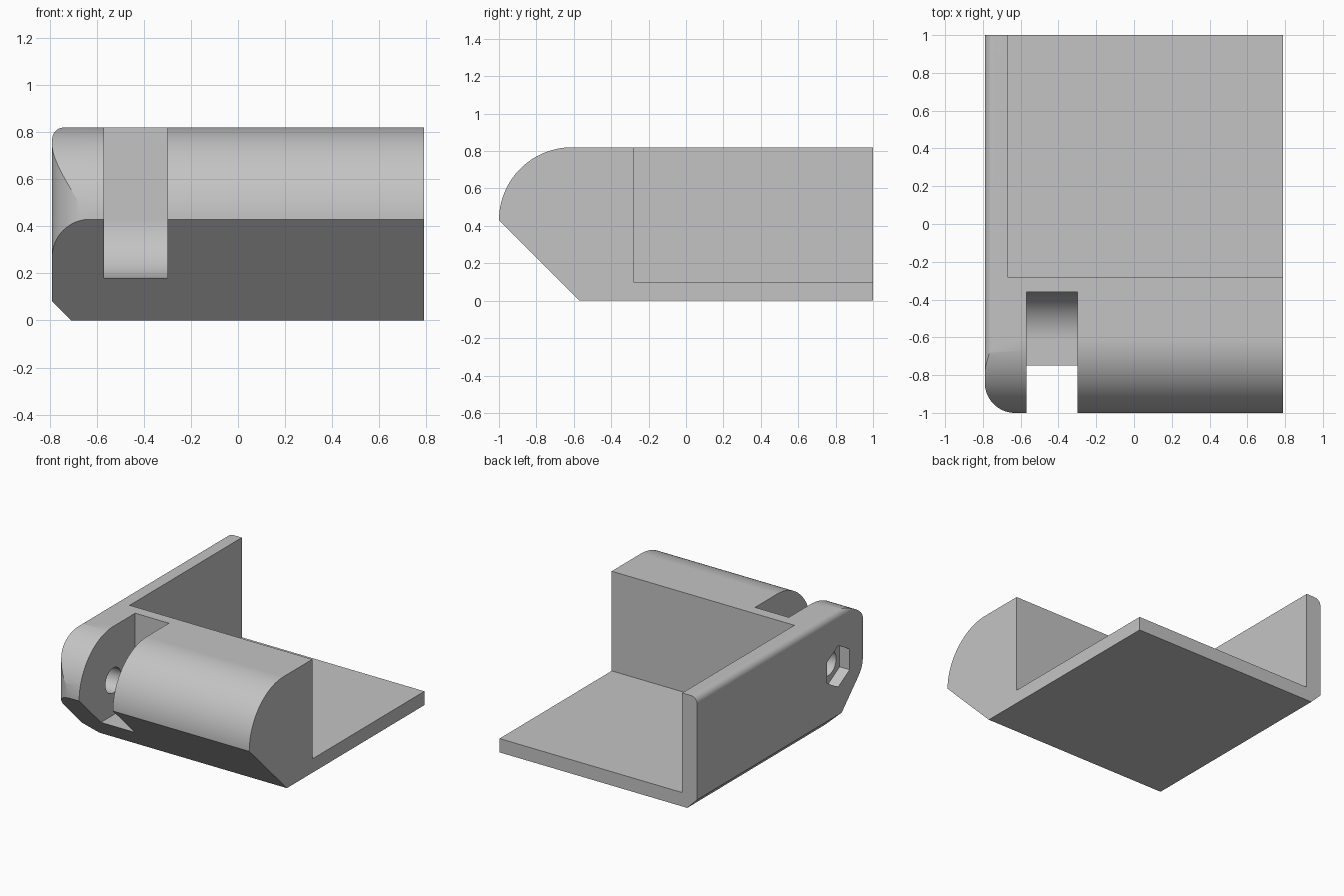
import bpy, bmesh
from math import sin, cos, radians
from mathutils import Vector

if "Cube" in bpy.data.objects:
    bpy.data.objects.remove(bpy.data.objects["Cube"], do_unlink=True)

grey = bpy.data.materials.new("light grey")
grey.use_nodes = True
grey.diffuse_color = (0.55, 0.55, 0.55, 1)
grey.node_tree.nodes["Principled BSDF"].inputs["Base Color"].default_value = grey.diffuse_color

LEFT, RIGHT, TOP = -0.79, 0.79, 0.82
PIVOT_Y, PIVOT_Z = -0.61, 0.43


def arc(cu, cv, r, start, end, steps):
    """Points on an arc, angles in degrees."""
    angles = [radians(start + (end - start) * i / steps) for i in range(steps + 1)]
    return [(cu + r * cos(a), cv + r * sin(a)) for a in angles]


def prism(name, outline, axis, low, high):
    """Extrude a 2D outline along an axis; the outline uses the other two axes in order."""
    def place(u, v, w):
        return {"x": (w, u, v), "y": (u, w, v), "z": (u, v, w)}[axis]
    bm = bmesh.new()
    face = bm.faces.new([bm.verts.new(place(u, v, low)) for u, v in outline])
    moved = bmesh.ops.extrude_face_region(bm, geom=[face])["geom"]
    verts = [g for g in moved if isinstance(g, bmesh.types.BMVert)]
    bmesh.ops.translate(bm, verts=verts, vec=Vector(place(0, 0, high - low)))
    bmesh.ops.recalc_face_normals(bm, faces=bm.faces)
    mesh = bpy.data.meshes.new(name)
    bm.to_mesh(mesh)
    bm.free()
    mesh.materials.append(grey)
    obj = bpy.data.objects.new(name, mesh)
    bpy.context.collection.objects.link(obj)
    return obj


def apply_modifier(obj, mod):
    bpy.ops.object.select_all(action="DESELECT")
    obj.select_set(True)
    bpy.context.view_layer.objects.active = obj
    bpy.ops.object.modifier_apply(modifier=mod.name)


def combine(obj, tool, operation):
    mod = obj.modifiers.new(operation.lower(), "BOOLEAN")
    mod.operation, mod.solver, mod.object = operation, "EXACT", tool
    apply_modifier(obj, mod)
    bpy.data.objects.remove(tool, do_unlink=True)


# Body: side profile with rounded nose and sloped underside
side = [(-0.57, 0), (1, 0), (1, TOP)] + arc(PIVOT_Y, PIVOT_Z, 0.39, 90, 180, 32)
body = prism("hinge_bracket", side, "x", -0.9, RIGHT)

# Outer wall: rounded top edge and chamfered bottom edge
section = [(1, -0.1), (-0.61, -0.1), (LEFT, 0.08)] + arc(LEFT + 0.05, TOP - 0.05, 0.05, 180, 90, 10) + [(1, TOP)]
section = section[:-1] + [(-0.5, TOP), (-0.5, 0.9), (1, 0.9)]
combine(body, prism("edge_shape", section, "y", -1.2, 1.2), "INTERSECT")

# Rounded front corner seen in plan
plan = arc(LEFT + 0.16, -0.84, 0.16, 180, 270, 20) + [(-0.5, -1), (-0.5, -1.1), (1, -1.1), (1, 1.1), (LEFT, 1.1)]
combine(body, prism("corner_shape", plan, "z", -0.2, 1.2), "INTERSECT")

# Pocket open to the back and one side
pocket = [(-0.28, 0.1), (1.2, 0.1), (1.2, 1), (-0.28, 1)]
combine(body, prism("pocket", pocket, "x", -0.67, 1), "DIFFERENCE")

# Knuckle slot with a rounded inner corner
slot = [(-1.2, 0.18)] + arc(PIVOT_Y, PIVOT_Z, 0.25, -90, 0, 24) + [(-0.36, 1), (-1.2, 1)]
combine(body, prism("slot", slot, "x", -0.57, -0.3), "DIFFERENCE")

# Pin hole and hexagonal recess around its outer end
hole = arc(PIVOT_Y, PIVOT_Z, 0.09, 0, 360, 32)[:-1]
combine(body, prism("pin_hole", hole, "x", -1, -0.1), "DIFFERENCE")
recess = arc(PIVOT_Y, PIVOT_Z, 0.15, 30, 390, 6)[:-1]
combine(body, prism("hex_recess", recess, "x", -1, LEFT + 0.08), "DIFFERENCE")

# Smooth rounds with flat faces kept flat
bpy.context.view_layer.objects.active = body
body.select_set(True)
bpy.ops.object.shade_smooth_by_angle(angle=radians(25))
weighted = body.modifiers.new("weighted_normals", "WEIGHTED_NORMAL")
weighted.keep_sharp = True
weighted.weight = 100
apply_modifier(body, weighted)
